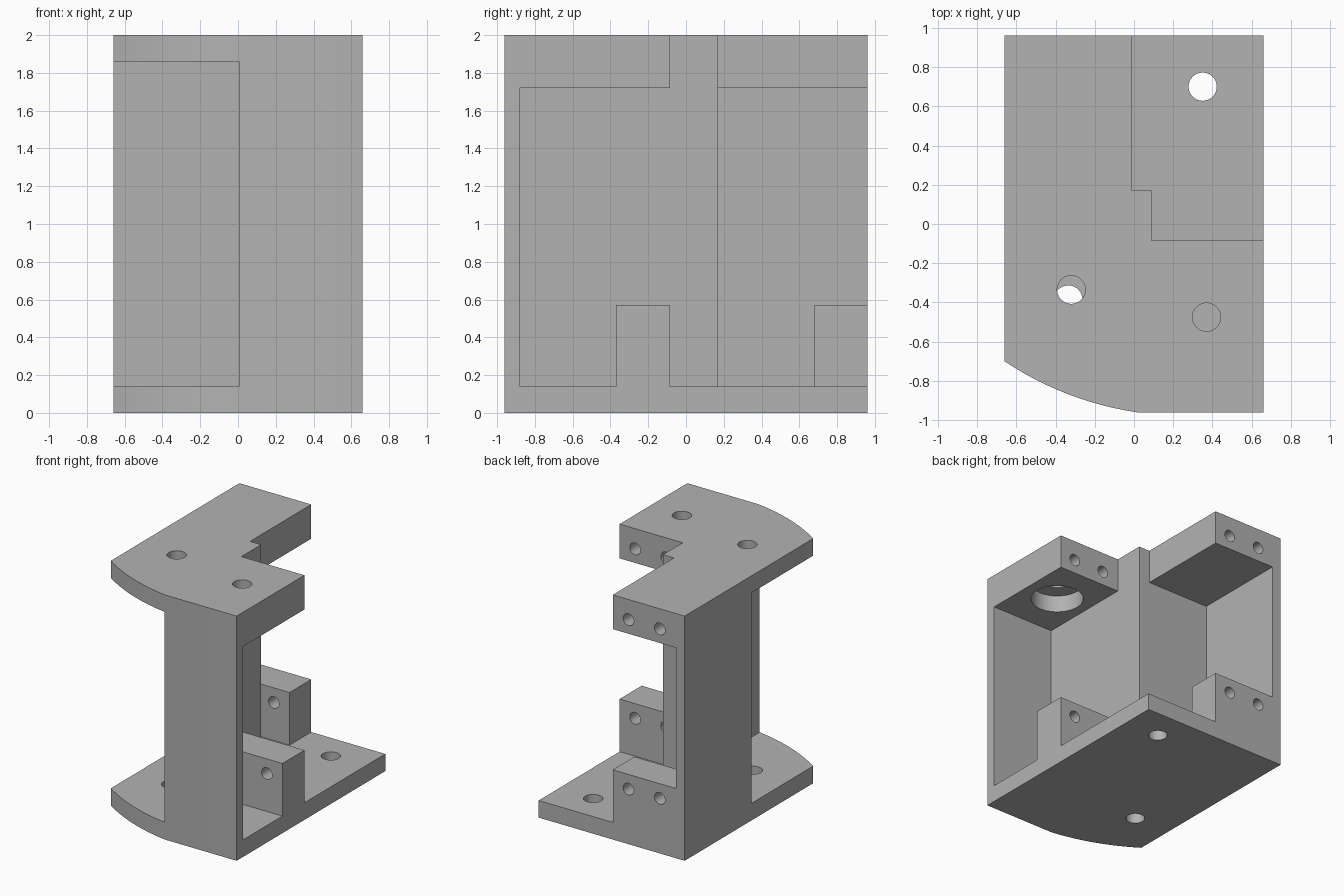
import bpy, bmesh, math
from mathutils import Matrix, Vector

if "Cube" in bpy.data.objects:
    bpy.data.objects.remove(bpy.data.objects["Cube"])

grey = bpy.data.materials.new("plain_grey")
grey.use_nodes = True
colour = (0.448, 0.448, 0.448, 1)
grey.diffuse_color = colour
grey.node_tree.nodes["Principled BSDF"].inputs["Base Color"].default_value = colour

W, D, H = 0.66, 0.96, 2.0      # half width, half depth, height
PLATE = 0.14                   # flange thickness
HEAD = 1.72                    # underside of the upper blocks
FOOT = 0.57                    # top of the lower blocks
OUT = 1.3                      # beyond the body
WEB_X, WEB_Y = (0.005, 0.09), (0.095, 0.17)   # web wall faces


def to_object(bm, name):
    bmesh.ops.recalc_face_normals(bm, faces=bm.faces)
    mesh = bpy.data.meshes.new(name)
    bm.to_mesh(mesh)
    bm.free()
    mesh.materials.append(grey)
    ob = bpy.data.objects.new(name, mesh)
    bpy.context.collection.objects.link(ob)
    return ob


def prism(name, outline, z0, z1):
    bm = bmesh.new()
    face = bm.faces.new([bm.verts.new((x, y, z0)) for x, y in outline])
    top = bmesh.ops.extrude_face_region(bm, geom=[face])["geom"]
    bmesh.ops.translate(bm, vec=(0, 0, z1 - z0),
                        verts=[v for v in top if isinstance(v, bmesh.types.BMVert)])
    return to_object(bm, name)


def cut(cutter):
    mod = bracket.modifiers.new(cutter.name, 'BOOLEAN')
    mod.operation, mod.solver, mod.object = 'DIFFERENCE', 'EXACT', cutter
    cutter.hide_render = True
    cutters.append(cutter)


def cut_box(name, x0, x1, y0, y1, z0, z1):
    cut(prism(name, [(x0, y0), (x1, y0), (x1, y1), (x0, y1)], z0, z1))


def cut_hole(name, start, end, radius):
    a, b = Vector(start), Vector(end)
    turn = (b - a).to_track_quat('Z', 'Y').to_matrix().to_4x4()
    bm = bmesh.new()
    bmesh.ops.create_cone(bm, cap_ends=True, segments=40, radius1=radius, radius2=radius,
                          depth=(b - a).length, matrix=Matrix.Translation((a + b) / 2) @ turn)
    cut(to_object(bm, name))


# Full-height body with one curved front corner
p, q, sag = Vector((-W, -0.70)), Vector((0.015, -D)), 0.04
chord = q - p
radius = chord.length ** 2 / (8 * sag) + sag / 2
normal = Vector((chord.y, -chord.x)).normalized()
centre = (p + q) / 2 - normal * (radius - sag)
half = math.asin(chord.length / 2 / radius)
mid = math.atan2(normal.y, normal.x)
arc = [centre + radius * Vector((math.cos(mid + t * half), math.sin(mid + t * half)))
       for t in [i / 6 - 1 for i in range(13)]]
bracket = prism("bracket", [(-W, D)] + [tuple(v) for v in arc] + [(W, -D), (W, D)], 0, H)
cutters = []

# Open recess between the flanges at the curved corner
cut_box("curved_recess", -OUT, WEB_X[0], -OUT, WEB_Y[0], PLATE, H - PLATE)

# Side pocket, stepped over its lower block
cut_box("side_pocket", WEB_X[1], OUT, -0.88, -0.37, PLATE, HEAD)
cut_box("side_pocket_over_block", WEB_X[1], OUT, -0.40, 0, FOOT, HEAD)

# Back pocket, stepped over its lower block
cut_box("back_pocket", -0.58, 0.05, WEB_Y[1], 0.68, PLATE, HEAD)
cut_box("back_pocket_over_block", -0.58, 0.05, 0.65, OUT, FOOT, HEAD)

# Open corner above the base plate
cut_box("open_corner", WEB_X[1], OUT, -0.085, OUT, PLATE, H + 0.2)
cut_box("open_corner_step", -0.01, 0.2, WEB_Y[1], OUT, PLATE, H + 0.2)

# Vertical mounting holes and the counterbore
R = 0.072
cut_hole("base_hole_back", (0.35, 0.70, -0.1), (0.35, 0.70, 0.3), R)
cut_hole("base_hole_front", (-0.335, -0.385, -0.1), (-0.335, -0.385, 0.3), R)
cut_hole("top_hole_curved", (-0.32, -0.335, 1.7), (-0.32, -0.335, 2.1), R)
cut_hole("top_hole_side", (0.37, -0.475, 1.6), (0.37, -0.475, 2.1), R)
cut_hole("counterbore", (0.37, -0.475, 1.6), (0.37, -0.475, 1.86), 0.2)

# Pairs of horizontal screw holes in the four blocks
for block, xs, y in (("side", (0.24, 0.52), -0.085), ("back", (-0.435, -0.152), D)):
    for x in xs:
        for level, z in (("lower", 0.45), ("upper", 1.835)):
            depth = 0.33 if level == "lower" else 0.28
            cut_hole(f"{level}_{block}_screw_hole", (x, y - depth, z), (x, y + 0.1, z), 0.048)

# Bake the cuts and drop the cutters
graph = bpy.context.evaluated_depsgraph_get()
baked = bpy.data.meshes.new_from_object(bracket.evaluated_get(graph))
bracket.modifiers.clear()
bracket.data = baked
baked.name = "bracket"
for c in cutters:
    bpy.data.objects.remove(c)

bpy.ops.object.select_all(action='DESELECT')
bracket.select_set(True)
bpy.context.view_layer.objects.active = bracket
bpy.ops.object.shade_smooth_by_angle(angle=math.radians(15))
